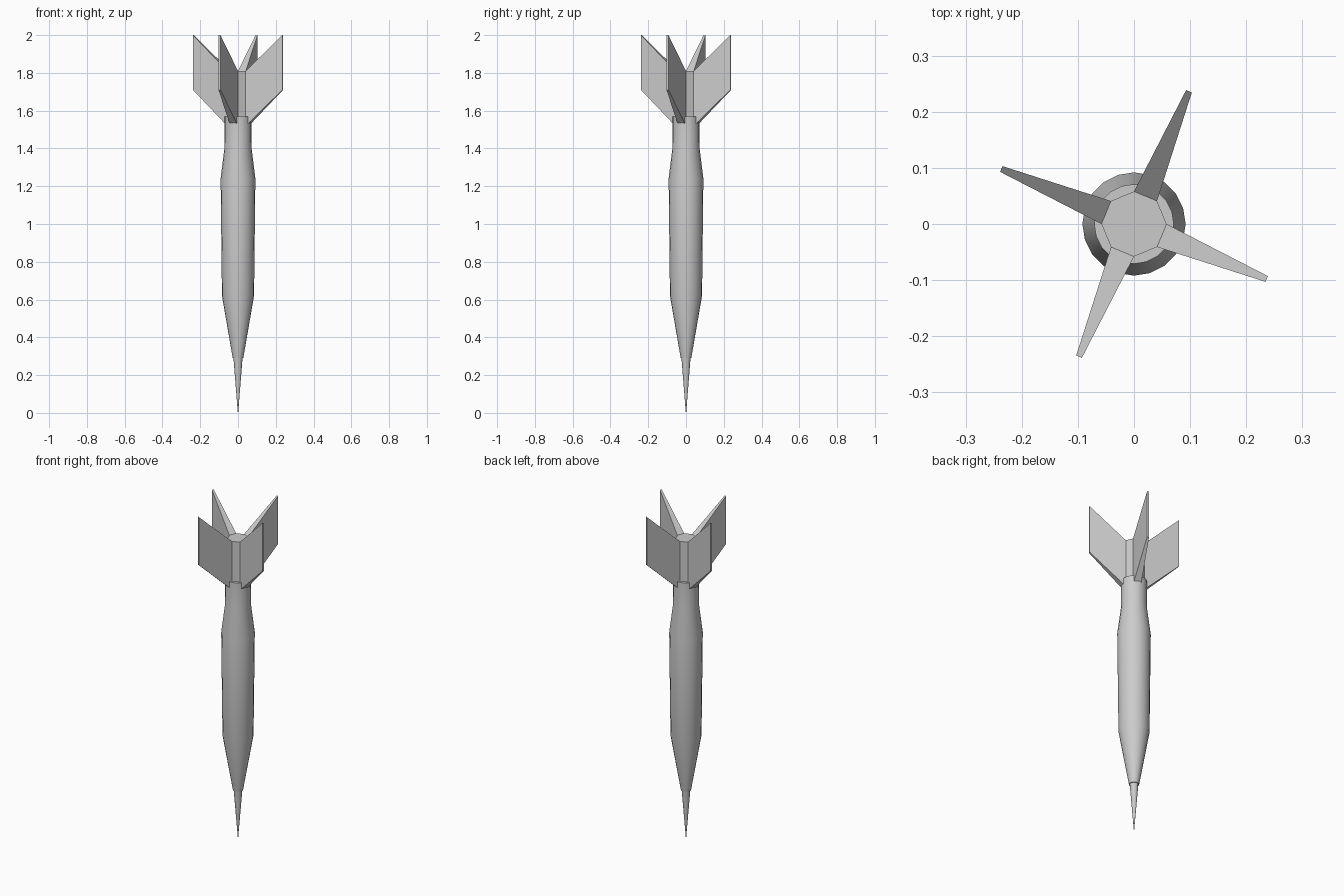
import bpy, bmesh, math
from mathutils import Matrix

if "Cube" in bpy.data.objects:
    bpy.data.objects.remove(bpy.data.objects["Cube"])


def finish(name, bm, smooth=None):
    bmesh.ops.recalc_face_normals(bm, faces=bm.faces)
    mesh = bpy.data.meshes.new(name)
    bm.to_mesh(mesh)
    bm.free()
    ob = bpy.data.objects.new(name, mesh)
    bpy.context.collection.objects.link(ob)
    if smooth:
        bpy.ops.object.select_all(action='DESELECT')
        ob.select_set(True)
        bpy.context.view_layer.objects.active = ob
        bpy.ops.object.shade_smooth_by_angle(angle=math.radians(smooth))
    return ob


def turned(name, profile, sides, smooth=None):
    """Solid of rings (radius, z) with flat end caps."""
    bm = bmesh.new()
    rings = [[bm.verts.new((r * math.cos(2 * math.pi * i / sides),
                            r * math.sin(2 * math.pi * i / sides), z))
              for i in range(sides)] for r, z in profile]
    for a, b in zip(rings, rings[1:]):
        for i in range(sides):
            j = (i + 1) % sides
            bm.faces.new((a[i], a[j], b[j], b[i]))
    bm.faces.new(rings[0])
    bm.faces.new(rings[-1])
    return finish(name, bm, smooth)


# Needle point
turned("point", [(0.001, 0.0), (0.024, 0.29)], 12, 35)

# Barrel with tapered nose and narrowed neck
turned("barrel", [(0.028, 0.29), (0.085, 0.62), (0.092, 1.24),
                  (0.072, 1.40), (0.071, 1.57)], 20, 35)

# Eight-sided flight stem
turned("flight_stem", [(0.058, 1.52), (0.058, 1.81)], 8)

# Four swept flights growing out of every second stem face
R_IN = 0.058 * math.cos(math.pi / 8)
W_IN = 0.058 * math.sin(math.pi / 8)
R_OUT, W_OUT = 0.256, 0.0055
for k in range(4):
    bm = bmesh.new()
    root = [bm.verts.new((R_IN, w, z)) for w, z in
            ((-W_IN, 1.52), (W_IN, 1.52), (W_IN, 1.81), (-W_IN, 1.81))]
    tip = [bm.verts.new((R_OUT, w, z)) for w, z in
           ((-W_OUT, 1.71), (W_OUT, 1.71), (W_OUT, 2.0), (-W_OUT, 2.0))]
    for i in range(4):
        j = (i + 1) % 4
        bm.faces.new((root[i], root[j], tip[j], tip[i]))
    bm.faces.new(tip)
    bm.faces.new(root)
    bm.transform(Matrix.Rotation(math.radians(-22.5 + 90 * k), 4, 'Z'))
    finish(f"flight_{k + 1}", bm)
